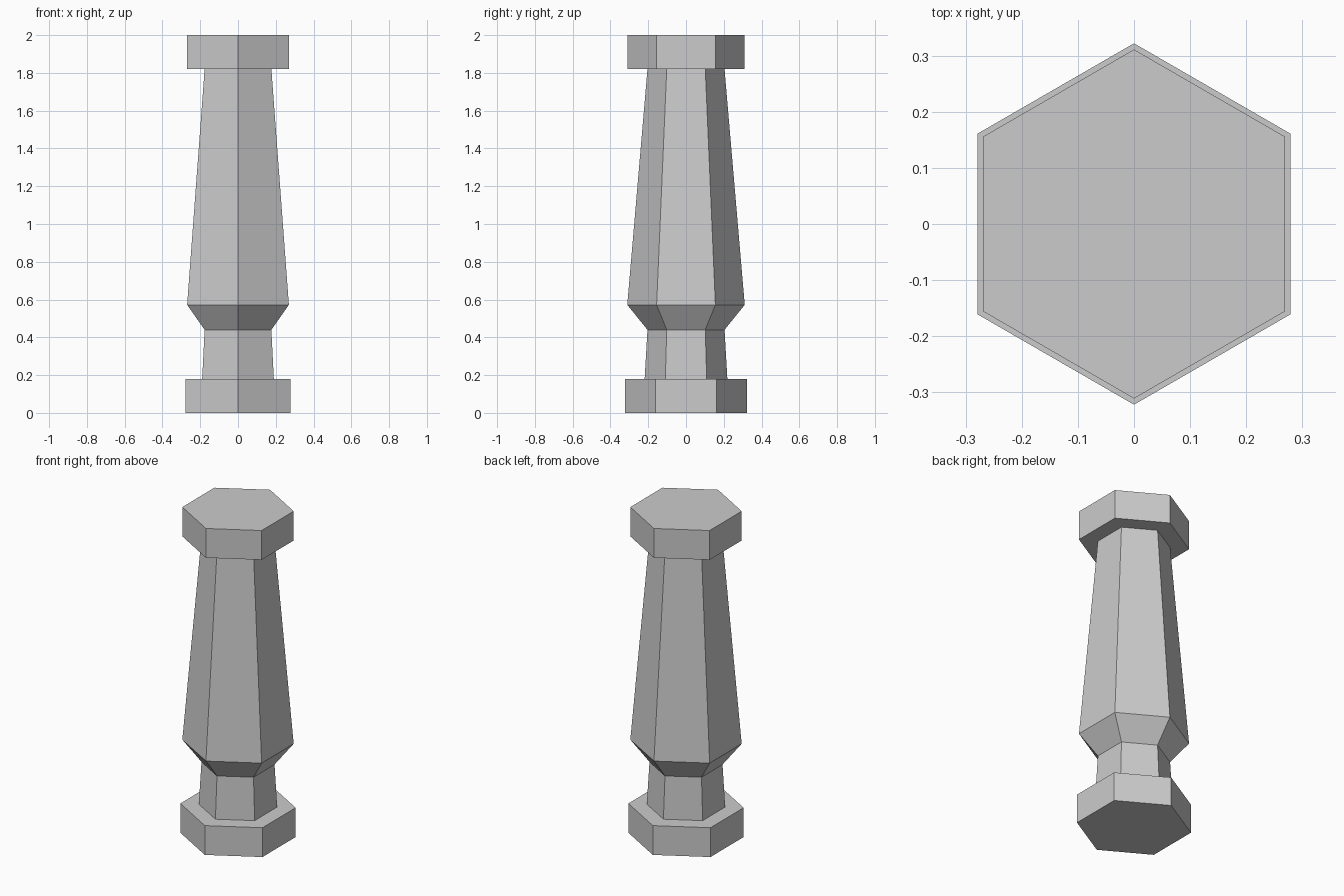
import bpy, bmesh
from math import cos, sin, pi

if "Cube" in bpy.data.objects:
    bpy.data.objects.remove(bpy.data.objects["Cube"])

SIDES = 6

# Profile from bottom to top: (corner radius, height)
PROFILE = [
    (0.322, 0.00), (0.322, 0.18),   # foot block
    (0.219, 0.18), (0.204, 0.44),   # neck
    (0.311, 0.572), (0.204, 1.82),  # flare and tapering shaft
    (0.311, 1.82), (0.311, 2.00),   # cap block
]


def faceted_column(name, profile, sides):
    bm = bmesh.new()
    # One ring per profile point, with corners on the y axis
    rings = []
    for r, z in profile:
        angles = [pi / 2 + 2 * pi * i / sides for i in range(sides)]
        rings.append([bm.verts.new((r * cos(a), r * sin(a), z)) for a in angles])
    # Side faces between neighbouring rings
    for low, high in zip(rings, rings[1:]):
        for i in range(sides):
            j = (i + 1) % sides
            bm.faces.new((low[i], low[j], high[j], high[i]))
    # Closed ends
    bm.faces.new(rings[0][::-1])
    bm.faces.new(rings[-1])
    bmesh.ops.recalc_face_normals(bm, faces=bm.faces)
    mesh = bpy.data.meshes.new(name)
    bm.to_mesh(mesh)
    bm.free()
    obj = bpy.data.objects.new(name, mesh)
    bpy.context.collection.objects.link(obj)
    return obj


# Whole pillar as one closed six-sided turned shape
faceted_column("hexagonal_pillar", PROFILE, SIDES)
